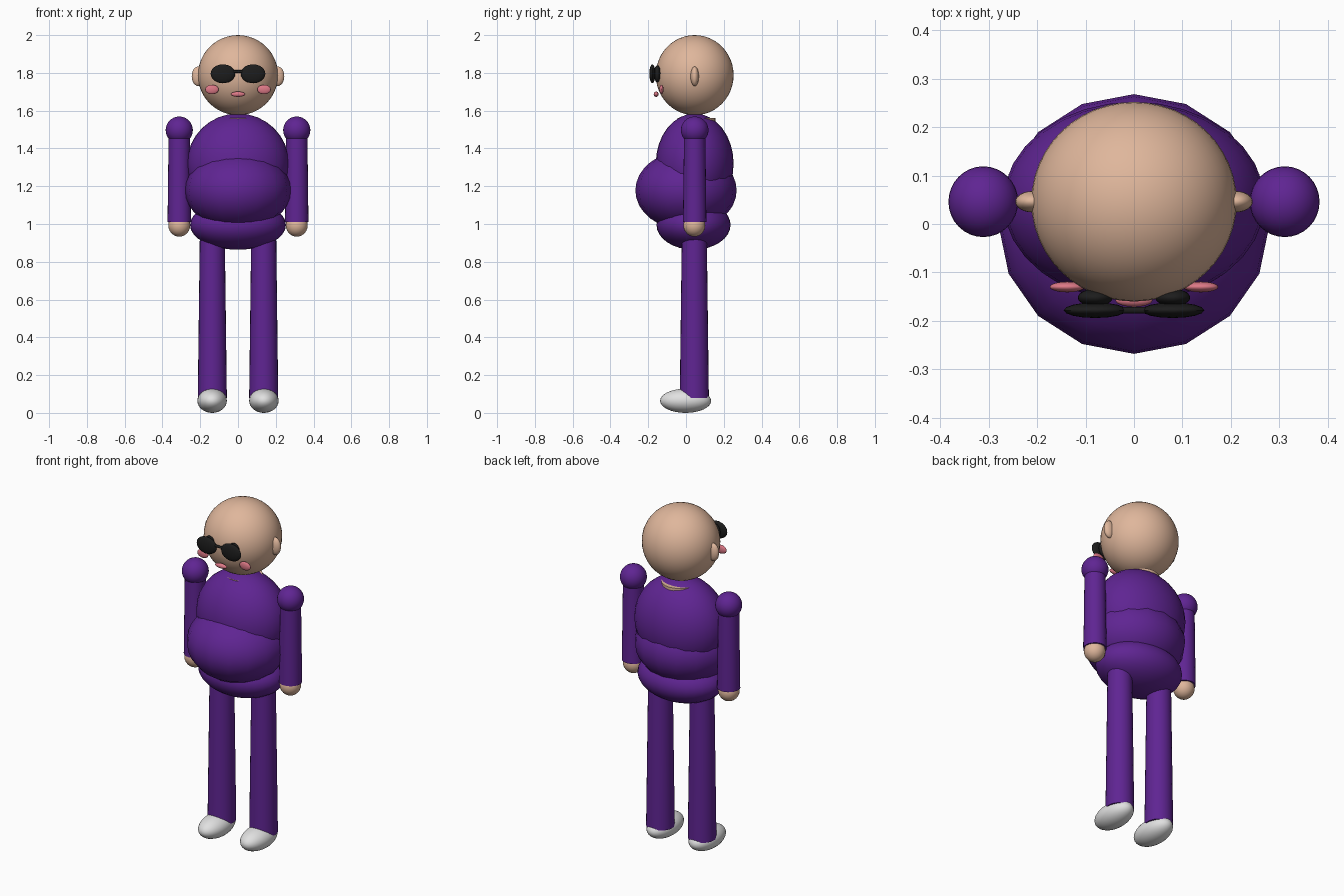
import bpy
import math

cube = bpy.data.objects.get("Cube")
if cube:
    bpy.data.objects.remove(cube, do_unlink=True)


def material(name, rgb):
    m = bpy.data.materials.new(name)
    m.use_nodes = True
    m.diffuse_color = (*rgb, 1)
    m.node_tree.nodes["Principled BSDF"].inputs["Base Color"].default_value = (*rgb, 1)
    return m


PURPLE = material("purple cloth", (0.115, 0.018, 0.29))
SKIN = material("skin", (0.74, 0.47, 0.33))
PINK = material("pink", (0.72, 0.19, 0.24))
BLACK = material("black", (0.012, 0.012, 0.012))
WHITE = material("white shoe", (0.75, 0.75, 0.75))

MID = 0.046  # depth of the body axis


def finish(name, mat):
    ob = bpy.context.object
    ob.name = name
    ob.data.materials.append(mat)
    bpy.ops.object.shade_smooth_by_angle(angle=math.radians(50))
    return ob


def ball(name, mat, centre, radii, segments=32, rings=16):
    bpy.ops.mesh.primitive_uv_sphere_add(segments=segments, ring_count=rings, radius=1, location=centre)
    bpy.context.object.scale = radii
    bpy.ops.object.transform_apply(location=False, rotation=False, scale=True)
    return finish(name, mat)


def tube(name, mat, centre, bottom, top, height, rotation=(0, 0, 0)):
    bpy.ops.mesh.primitive_cone_add(vertices=24, radius1=bottom, radius2=top, depth=height,
                                    location=centre, rotation=rotation)
    return finish(name, mat)


# Torso and neck
ball("chest", PURPLE, (0, MID, 1.32), (0.27, 0.206, 0.265))
ball("belly", PURPLE, (0, 0, 1.178), (0.28, 0.268, 0.21), 16, 16)
ball("hips", PURPLE, (0, 0.04, 0.995), (0.254, 0.196, 0.131))
tube("neck", SKIN, (0, MID + 0.01, 1.51), 0.1, 0.1, 0.1)

# Head and mouth
ball("head", SKIN, (0, MID, 1.788), (0.212, 0.206, 0.212), 48, 24)
ball("mouth", PINK, (0, -0.158, 1.687), (0.038, 0.013, 0.014), 24, 12)

# Bridge of the sunglasses
tube("glasses_bridge", BLACK, (0, -0.178, 1.807), 0.007, 0.007, 0.08, (0, math.pi / 2, 0))

# Paired parts
for side, s in (("left", 1), ("right", -1)):
    ball(side + "_ear", SKIN, (s * 0.21, MID, 1.782), (0.035, 0.022, 0.052), 24, 12)
    ball(side + "_cheek", PINK, (s * 0.138, -0.13, 1.712), (0.036, 0.011, 0.025), 24, 12)
    ball(side + "_eye", BLACK, (s * 0.08, -0.152, 1.795), (0.036, 0.018, 0.045), 24, 12)
    ball(side + "_lens", BLACK, (s * 0.08, -0.178, 1.795), (0.065, 0.016, 0.05), 16, 12)
    ball(side + "_shoulder", PURPLE, (s * 0.311, MID, 1.497), (0.072, 0.073, 0.072))
    tube(side + "_arm", PURPLE, (s * 0.311, MID, 1.255), 0.062, 0.056, 0.49)
    ball(side + "_hand", SKIN, (s * 0.311, MID - 0.002, 0.993), (0.058, 0.058, 0.06), 24, 12)
    tube(side + "_leg", PURPLE, (s * 0.136, MID - 0.002, 0.515), 0.077, 0.066, 0.87)
    ball(side + "_shoe", WHITE, (s * 0.137, -0.002, 0.064), (0.078, 0.135, 0.064))
